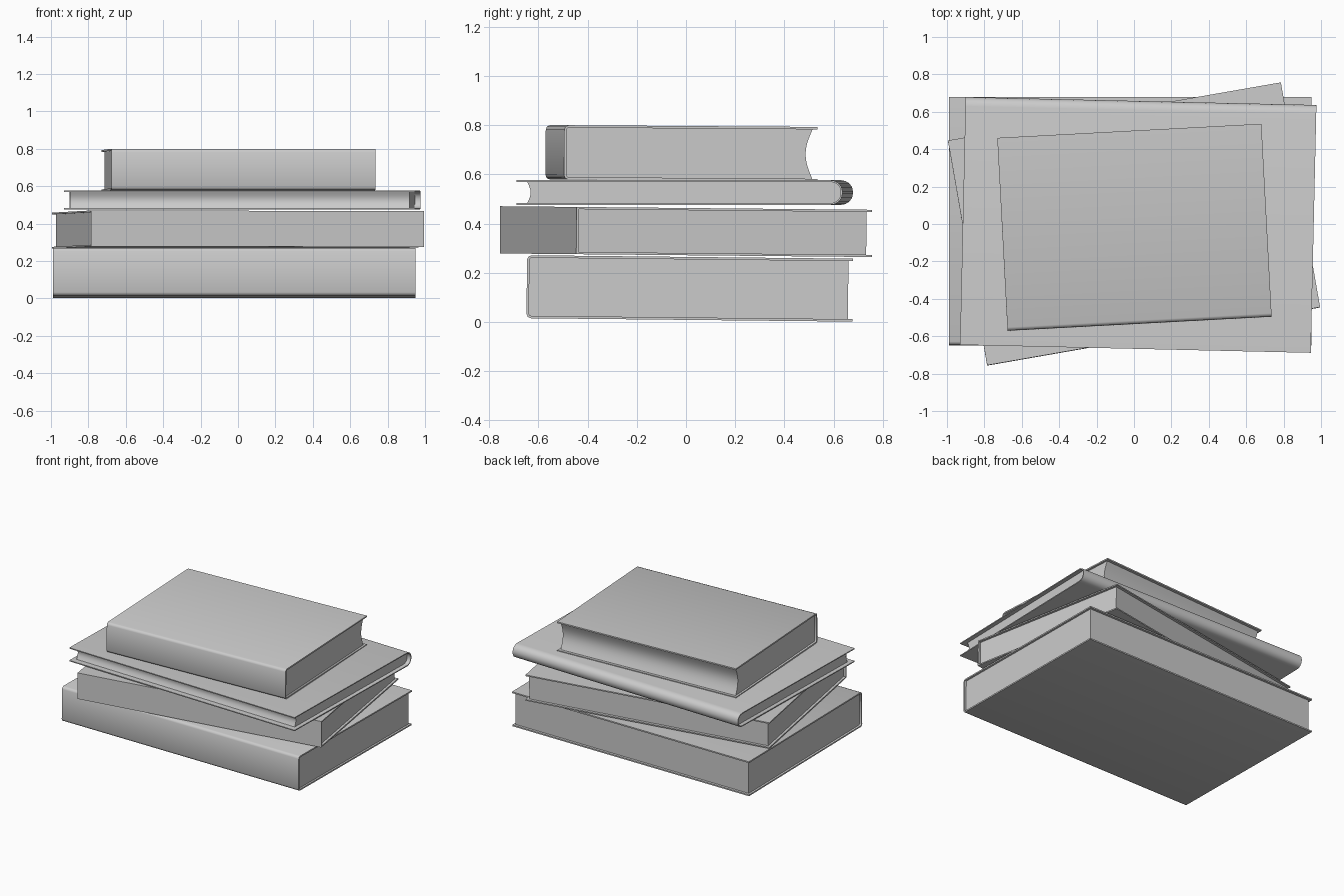
import bpy, bmesh
from math import sin, cos, pi, radians
from mathutils import Matrix

if "Cube" in bpy.data.objects:
    bpy.data.objects.remove(bpy.data.objects["Cube"])


def prism(name, outline, length, matrix):
    """Extrude a (y, z) outline along x, centred, and place it."""
    bm = bmesh.new()
    face = bm.faces.new([bm.verts.new((-length / 2, y, z)) for y, z in outline])
    out = bmesh.ops.extrude_face_region(bm, geom=[face])
    moved = [v for v in out["geom"] if isinstance(v, bmesh.types.BMVert)]
    bmesh.ops.translate(bm, vec=(length, 0, 0), verts=moved)
    bmesh.ops.recalc_face_normals(bm, faces=bm.faces)
    mesh = bpy.data.meshes.new(name)
    bm.to_mesh(mesh)
    bm.free()
    obj = bpy.data.objects.new(name, mesh)
    bpy.context.collection.objects.link(obj)
    obj.matrix_world = matrix
    bpy.ops.object.select_all(action='DESELECT')
    obj.select_set(True)
    bpy.context.view_layer.objects.active = obj
    bpy.ops.object.shade_smooth_by_angle(angle=radians(50))


def book(name, size, centre, turn, tilt, t, spine, inset, overhang, hollow):
    """spine = (depth, height, segments) of each rounded spine corner."""
    length, w, h = size
    rx, rz, seg = spine

    # spine side of the section, top to bottom, offset inwards by d
    def back(d):
        top = []
        for i in range(seg + 1):
            a = pi / 2 * i / seg if seg else 0
            y = -w / 2 + max(rx, d) - max(rx - d, 0) * sin(a)
            z = h / 2 - max(rz, d) + max(rz - d, 0) * cos(a)
            top.append((y, z))
        return top + [(y, -z) for y, z in reversed(top)]

    matrix = (Matrix.Translation(centre) @ Matrix.Rotation(radians(tilt), 4, 'X')
              @ Matrix.Rotation(radians(turn), 4, 'Z'))

    # wrapped cover
    outer = [(w / 2, h / 2)] + back(0) + [(w / 2, -h / 2)]
    inner = [(w / 2, h / 2 - t)] + back(t) + [(w / 2, t - h / 2)]
    prism(name + "_cover", outer + inner[::-1], length, matrix)

    # page block, with a hollow fore edge on the rounded books
    n = 10 if hollow else 1
    fore = [(w / 2 - inset - hollow * sin(pi * i / n), (h / 2 - t) * (2 * i / n - 1))
            for i in range(n + 1)]
    prism(name + "_pages", back(t) + fore, length - 2 * overhang, matrix)


book("bottom_book", (1.94, 1.325, 0.256), (-0.02, 0.015, 0.136), 0, -0.6,
     0.01, (0.018, 0.018, 2), 0.018, 0.015, 0)
book("second_book", (1.807, 1.22, 0.192), (0, 0, 0.367), 9.9, -0.55,
     0.009, (0, 0, 0), 0.02, 0.018, 0)
book("thin_book", (1.876, 1.325, 0.101), (0.0225, -0.005, 0.526), 178.7, 0,
     0.007, (0.05, 0.045, 4), 0.042, 0.03, 0.014)
book("top_book", (1.414, 1.032, 0.221), (0.0025, -0.018, 0.686), 3.05, -0.4,
     0.01, (0.018, 0.018, 2), 0.02, 0.015, 0.028)
